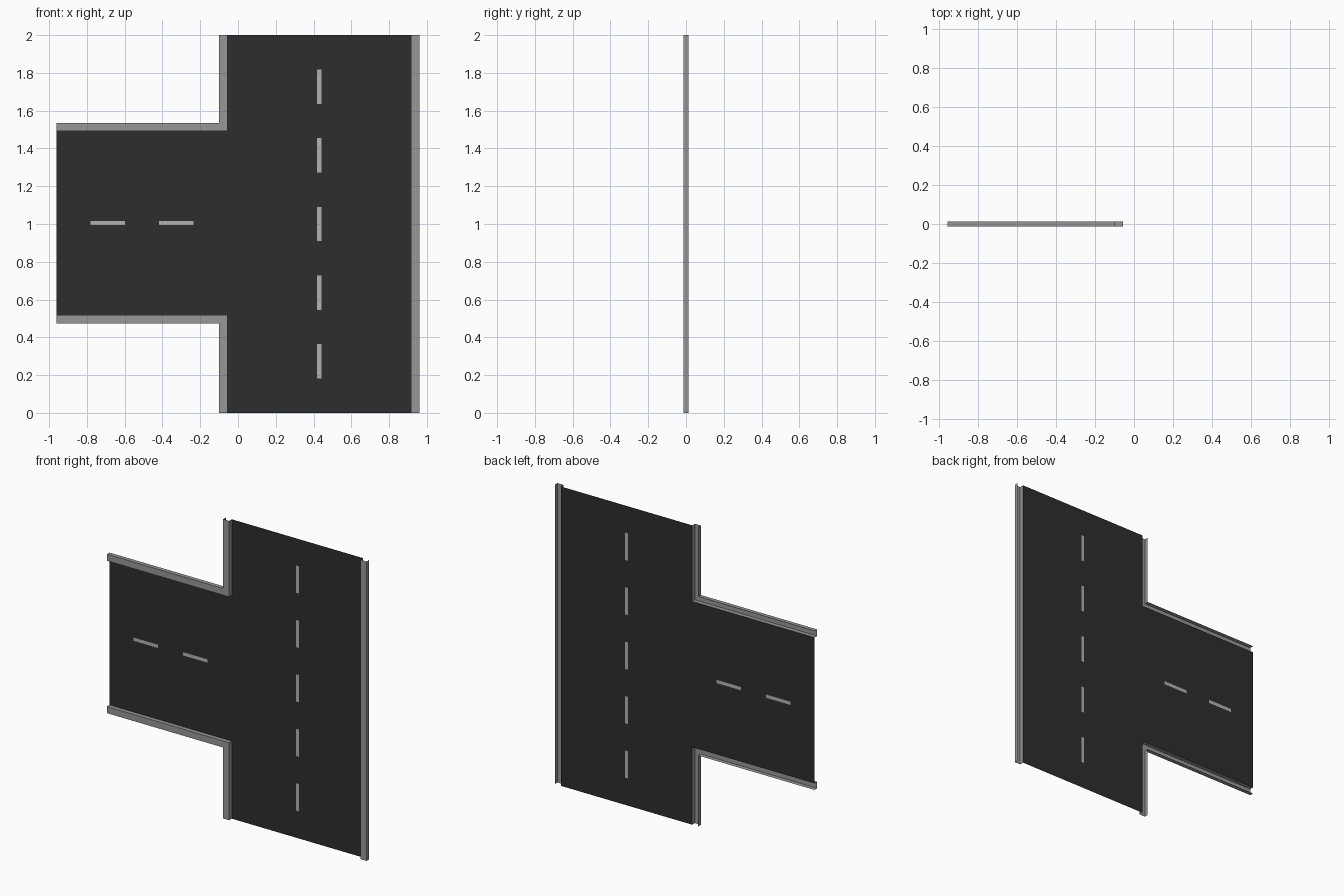
import bpy, bmesh

if "Cube" in bpy.data.objects:
    bpy.data.objects.remove(bpy.data.objects["Cube"])

FRONT, BACK = -0.014, 0.014      # kerb face / road surface depth
W = 0.044                        # kerb width
X0, XL, XR = -0.96, -0.056, 0.916  # branch end, main road left and right
ZM, HALF = 1.005, 0.487          # branch centre line and half width
XM = (XL + XR) / 2
D = 0.011                        # half width of a lane dash
STEP = 2 / 11                    # dash length = gap length


def material(name, v):
    m = bpy.data.materials.new(name)
    m.diffuse_color = (v, v, v, 1)
    m.use_nodes = True
    m.node_tree.nodes["Principled BSDF"].inputs["Base Color"].default_value = m.diffuse_color
    return m


asphalt = material("asphalt", 0.027)
concrete = material("concrete", 0.31)
paint = material("paint", 0.45)


def finish(name, bm, mat):
    bmesh.ops.remove_doubles(bm, verts=bm.verts, dist=1e-5)
    me = bpy.data.meshes.new(name)
    bm.to_mesh(me)
    bm.free()
    me.materials.append(mat)
    ob = bpy.data.objects.new(name, me)
    bpy.context.collection.objects.link(ob)


def rect(bm, x0, x1, z0, z1):
    pts = [(x0, z0), (x1, z0), (x1, z1), (x0, z1)]
    bm.faces.new([bm.verts.new((x, BACK, z)) for x, z in pts])


# lane dashes, inlaid flush with the road
main = [(XM - D, XM + D, (2 * k + 1) * STEP, (2 * k + 2) * STEP) for k in range(5)]
side = [(X0 + (2 * k + 1) * STEP - 0.003, X0 + (2 * k + 2) * STEP - 0.003,
         ZM - D, ZM + D) for k in range(2)]
dashes = main + side
for i, d in enumerate(dashes):
    bm = bmesh.new()
    rect(bm, *d)
    finish(f"lane_dash_{i + 1}", bm, paint)

# road surface: a grid of cells, skipping the dashes
road = bmesh.new()


def tiled(x0, x1, z0, z1, holes):
    xs = sorted({x0, x1, *[v for h in holes for v in h[:2]]})
    zs = sorted({z0, z1, *[v for h in holes for v in h[2:]]})
    for a, b in zip(xs, xs[1:]):
        for c, d in zip(zs, zs[1:]):
            if (a, b, c, d) not in holes:
                rect(road, a, b, c, d)


tiled(XL, XR, 0, 2, main)
tiled(X0, XL, ZM - HALF, ZM + HALF, side)
finish("road_surface", road, asphalt)


# kerb: a channel open at the back and at the ends
def kerb(name, outer, inner):
    bm = bmesh.new()
    rows = []
    for path, y in ((outer, BACK), (outer, FRONT), (inner, FRONT), (inner, BACK)):
        rows.append([bm.verts.new((x, y, z)) for x, z in path])
    for r, s in zip(rows, rows[1:]):
        for i in range(len(r) - 1):
            bm.faces.new((r[i], s[i], s[i + 1], r[i + 1]))
    bmesh.ops.recalc_face_normals(bm, faces=bm.faces)
    front = [f for f in bm.faces if abs(f.normal.y) > 0.9]
    if front[0].normal.y > 0:
        bmesh.ops.reverse_faces(bm, faces=bm.faces)
    finish(name, bm, concrete)


kerb("straight_kerb", [(XR + W, 0), (XR + W, 2)], [(XR, 0), (XR, 2)])
for name, s, end in (("upper_corner_kerb", 1, 2), ("lower_corner_kerb", -1, 0)):
    zi, zo = ZM + s * HALF, ZM + s * (HALF + W)
    kerb(name, [(X0, zo), (XL - W, zo), (XL - W, end)],
         [(X0, zi), (XL, zi), (XL, end)])
